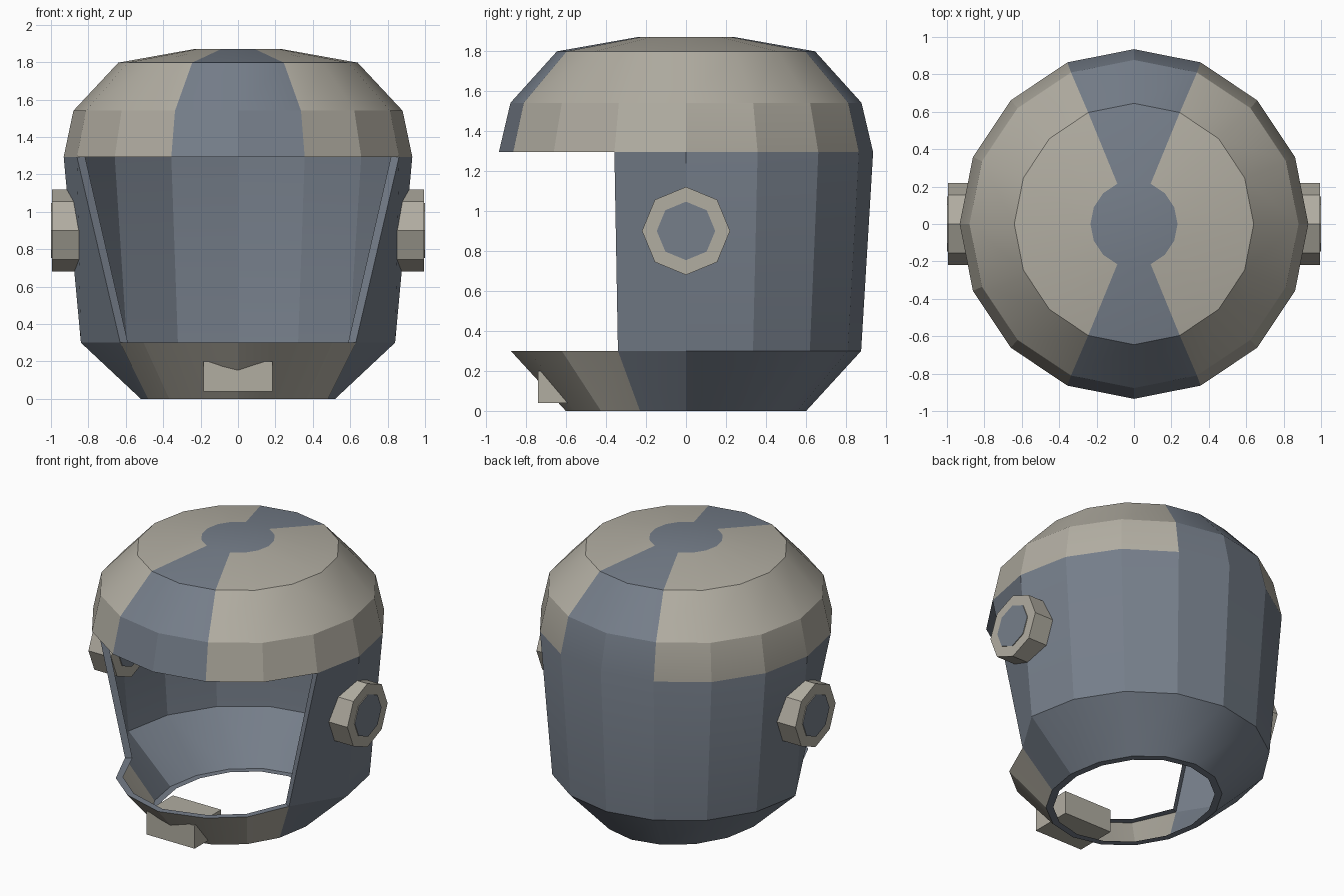
import bpy, bmesh, math

cube = bpy.data.objects.get("Cube")
if cube:
    bpy.data.objects.remove(cube, do_unlink=True)


def material(name, rgb):
    m = bpy.data.materials.new(name)
    m.use_nodes = True
    m.diffuse_color = (*rgb, 1)
    bsdf = m.node_tree.nodes["Principled BSDF"]
    bsdf.inputs["Base Color"].default_value = (*rgb, 1)
    bsdf.inputs["Roughness"].default_value = 0.8
    return m


TAN = material("warm_grey", (0.44, 0.417, 0.358))
BLUE = material("slate_blue", (0.18, 0.21, 0.255))
SIDES = 16
STRIPE = (3, 4, 11, 12)          # segments of the front and back stripe
OPENING = range(9, 15)           # segments of the face opening


def finish(name, bm):
    bmesh.ops.recalc_face_normals(bm, faces=bm.faces)
    mesh = bpy.data.meshes.new(name)
    bm.to_mesh(mesh)
    bm.free()
    ob = bpy.data.objects.new(name, mesh)
    bpy.context.scene.collection.objects.link(ob)
    mesh.materials.append(TAN)
    mesh.materials.append(BLUE)
    return ob


# Helmet shell: (height, x radius, y radius) rings from neck to crown
RINGS = [(0, 0.52, 0.6), (0.3, 0.84, 0.875), (1.293, 0.932, 0.935),
         (1.54, 0.88, 0.877), (1.797, 0.64, 0.645), (1.87, 0.233, 0.233)]
# Chin guard rim, narrower than the rest of its ring
CHIN = {9: (0.63, 0.34), 10: (0.505, 0.62), 11: (0.3, 0.785)}
RIM = 0.047

bm = bmesh.new()
rings = []
for level, (z, rx, ry) in enumerate(RINGS):
    ring = []
    for k in range(SIDES):
        a = math.tau * k / SIDES
        x, y = rx * math.cos(a), ry * math.sin(a)
        if level == 1 and 9 <= k <= 15 and k != 12:
            px, py = CHIN[min(k, 24 - k)]
            x, y = math.copysign(px, x), -py
        ring.append(bm.verts.new((x, y, z)))
    rings.append(ring)

for level in range(len(RINGS) - 1):
    for k in range(SIDES):
        if level == 1 and k in OPENING:
            continue
        n = (k + 1) % SIDES
        quad = [rings[level][k], rings[level][n],
                rings[level + 1][n], rings[level + 1][k]]
        if k == 15:              # mirror the fold of the opposite cheek
            quad = quad[1:] + quad[:1]
        chin = level == 0 and k in OPENING
        cap = level >= 2 and k not in STRIPE
        bm.faces.new(quad).material_index = 0 if chin or cap else 1
bm.faces.new(rings[-1]).material_index = 1

# Blue lip turned inwards around the neck and the face opening
borders = [e for e in bm.edges if e.is_boundary]
lip = {}
for v in {v for e in borders for v in e.verts}:
    shrink = 1 - RIM / math.hypot(v.co.x, v.co.y)
    lip[v] = bm.verts.new((v.co.x * shrink, v.co.y * shrink, v.co.z))
for e in borders:
    a, b = e.verts
    bm.faces.new((a, b, lip[b], lip[a])).material_index = 1
shell = finish("helmet_shell", bm)

bpy.ops.object.select_all(action="DESELECT")
bpy.context.view_layer.objects.active = shell
shell.select_set(True)
bpy.ops.object.shade_smooth_by_angle(angle=math.radians(19))


# Eight-sided ear pods through the wall, with a thin blue plate on both ends
def ear_pod(name, side):
    bm = bmesh.new()
    loops = []
    for x, r in ((0.815, 0.146), (0.82, 0.146), (0.82, 0.22),
                 (0.995, 0.22), (0.995, 0.146), (1.0, 0.146)):
        loops.append([bm.verts.new((side * x, r * math.cos(math.pi * k / 4),
                                    0.9 + r * math.sin(math.pi * k / 4)))
                      for k in range(8)])
    for low, high in zip(loops, loops[1:]):
        for k in range(8):
            n = (k + 1) % 8
            bm.faces.new((low[k], low[n], high[n], high[k]))
    for end in (loops[0], loops[-1]):
        bm.faces.new(end).material_index = 1
    finish(name, bm)


ear_pod("left_ear_pod", 1)
ear_pod("right_ear_pod", -1)

# Chin block set through the chin guard
bm = bmesh.new()
bmesh.ops.create_cube(bm, size=1)
for v in bm.verts:
    v.co = (v.co.x * 0.37, -0.595 + v.co.y * 0.29, 0.12 + v.co.z * 0.16)
finish("chin_block", bm)
